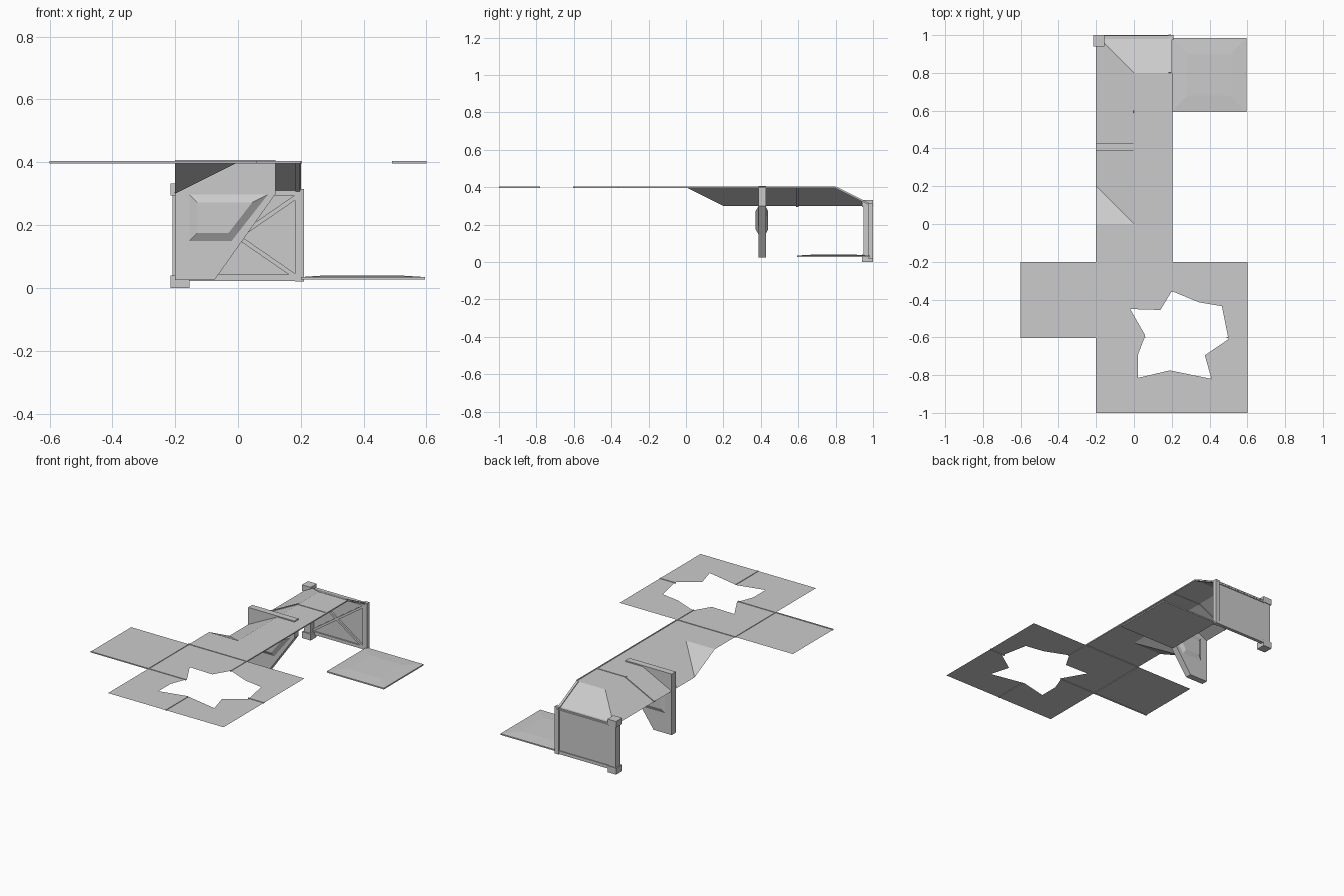
import bpy, bmesh
from mathutils import Vector

if "Cube" in bpy.data.objects:
    bpy.data.objects.remove(bpy.data.objects["Cube"])


def mesh(name, verts, faces, solid=True):
    bm = bmesh.new()
    vs = [bm.verts.new(v) for v in verts]
    for f in faces:
        bm.faces.new([vs[i] for i in f])
    if solid:
        bmesh.ops.recalc_face_normals(bm, faces=bm.faces)
    else:
        bm.normal_update()
        bmesh.ops.reverse_faces(bm, faces=[f for f in bm.faces if f.normal.z < 0])
    me = bpy.data.meshes.new(name)
    bm.to_mesh(me)
    bm.free()
    ob = bpy.data.objects.new(name, me)
    bpy.context.collection.objects.link(ob)
    return ob


def loft(name, a, b):
    """Solid between two matching polygons."""
    n = len(a)
    sides = [(i, (i + 1) % n, (i + 1) % n + n, i + n) for i in range(n)]
    return mesh(name, list(a) + list(b),
                [tuple(range(n)), tuple(range(n, 2 * n))] + sides)


def rect(x0, y0, x1, y1, z):
    return [(x0, y0, z), (x1, y0, z), (x1, y1, z), (x0, y1, z)]


def box(name, x0, x1, y0, y1, z0, z1):
    return loft(name, rect(x0, y0, x1, y1, z0), rect(x0, y0, x1, y1, z1))


def bar(name, p, q, side, w, h):
    """Rectangular bar from p to q, w wide along side, h deep across it."""
    p, q, s = Vector(p), Vector(q), Vector(side).normalized()
    u = (q - p).cross(s).normalized() * h / 2
    s = s * w / 2
    ring = [s + u, s - u, -s - u, -s + u]
    return loft(name, [p + r for r in ring], [q + r for r in ring])


Z, LOW = 0.40, 0.30

# broken roof with ragged hole
hole = [(-.02, -.45), (.14, -.455), (.2, -.355), (.345, -.415), (.465, -.435),
        (.5, -.61), (.375, -.695), (.41, -.82), (.19, -.775), (.02, -.815),
        (.02, -.695), (.06, -.59)]
outer = [(-.2, -1), (.6, -1), (.6, -.2), (-.2, -.2)]
bm = bmesh.new()
for loop in (outer, hole):
    vs = [bm.verts.new((x, y, Z)) for x, y in loop]
    for i, v in enumerate(vs):
        bm.edges.new((v, vs[(i + 1) % len(vs)]))
bmesh.ops.triangle_fill(bm, edges=bm.edges[:], use_beauty=True)
bm.normal_update()
bmesh.ops.reverse_faces(bm, faces=[f for f in bm.faces if f.normal.z < 0])
bmesh.ops.dissolve_limit(bm, angle_limit=0.01, verts=bm.verts[:], edges=bm.edges[:])
me = bpy.data.meshes.new("broken_roof")
bm.to_mesh(me)
bm.free()
bpy.context.collection.objects.link(bpy.data.objects.new("broken_roof", me))

# side roof tile
mesh("side_roof", rect(-.6, -.6, -.2, -.2, Z), [(0, 1, 2, 3)], False)

# corridor roof: flat strip, sloped left side, hipped far end
mesh("corridor_roof",
     [(.2, -.2, Z), (.2, .8, Z), (0, .8, Z), (0, 0, Z), (-.2, 0, Z), (-.2, -.2, Z),
      (-.2, .2, LOW), (-.2, 1, LOW), (.2, 1, LOW)],
     [(0, 1, 2, 3, 4, 5), (4, 3, 6), (3, 2, 7, 6), (2, 1, 8, 7)], False)

# thin trims along roof seams
seams = [((-.6, -.6), (-.2, -.6)), ((-.2, -.6), (-.2, -.2)), ((-.2, -.2), (.2, -.2)),
         ((.2, -1), (.2, -.78)), ((.49, -.6), (.6, -.6)), ((.2, -.36), (.2, -.2)),
         ((-.2, -.6), (.06, -.6)), ((.2, -.2), (.2, .8))]
for a, b in seams:
    bar("roof_trim", (*a, Z), (*b, Z), (0, 0, 1), .007, .006)
bar("slope_trim", (-.2, .595, LOW), (0, .595, Z), (0, 1, 0), .014, .01)
bar("flat_trim", (0, .595, Z), (.2, .595, Z), (0, 1, 0), .008, .006)
bar("hip_trim", (.19, .8, Z), (.19, 1, LOW), (1, 0, 0), .014, .01)

# buttress with raised panels on both faces
prof = [(-.2, .025), (-.075, .025), (.12, .30), (.12, .407), (-.2, .407)]
loft("buttress", [(x, .387, z) for x, z in prof], [(x, .427, z) for x, z in prof])
base = [(-.155, .15), (-.02, .15), (.095, .297), (-.155, .297)]
top = [(-.13, .175), (-.03, .175), (.045, .272), (-.13, .272)]
for y, d in ((.387, -.015), (.427, .012)):
    loft("buttress_panel", [(x, y, z) for x, z in base],
         [(x, y + d, z) for x, z in top])

# end wall: panel, rails, posts and cross braces
box("wall_panel", -.19, .19, .984, .992, .03, .30)
box("wall_bottom_rail", -.19, .2, .976, .997, .022, .042)
box("wall_top_rail", -.19, .2, .976, .997, .295, .31)
box("wall_post", .182, .21, .974, 1, .02, .315)
for z0, z1 in ((.035, .29), (.29, .035)):
    bar("wall_brace", (-.185, .98, z0), (.185, .98, z1), (0, 1, 0), .012, .014)

# corner pillar with base and cap
box("pillar_shaft", -.208, -.163, .948, .996, .02, .31)
box("pillar_base", -.215, -.155, .94, 1, 0, .04)
box("pillar_cap", -.215, -.155, .94, 1, .295, .333)

# floor tile with shallow raised centre
box("floor_tile", .2, .595, .593, .985, .027, .035)
loft("floor_tile_rise", rect(.205, .598, .59, .98, .035), rect(.28, .68, .51, .9, .04))
